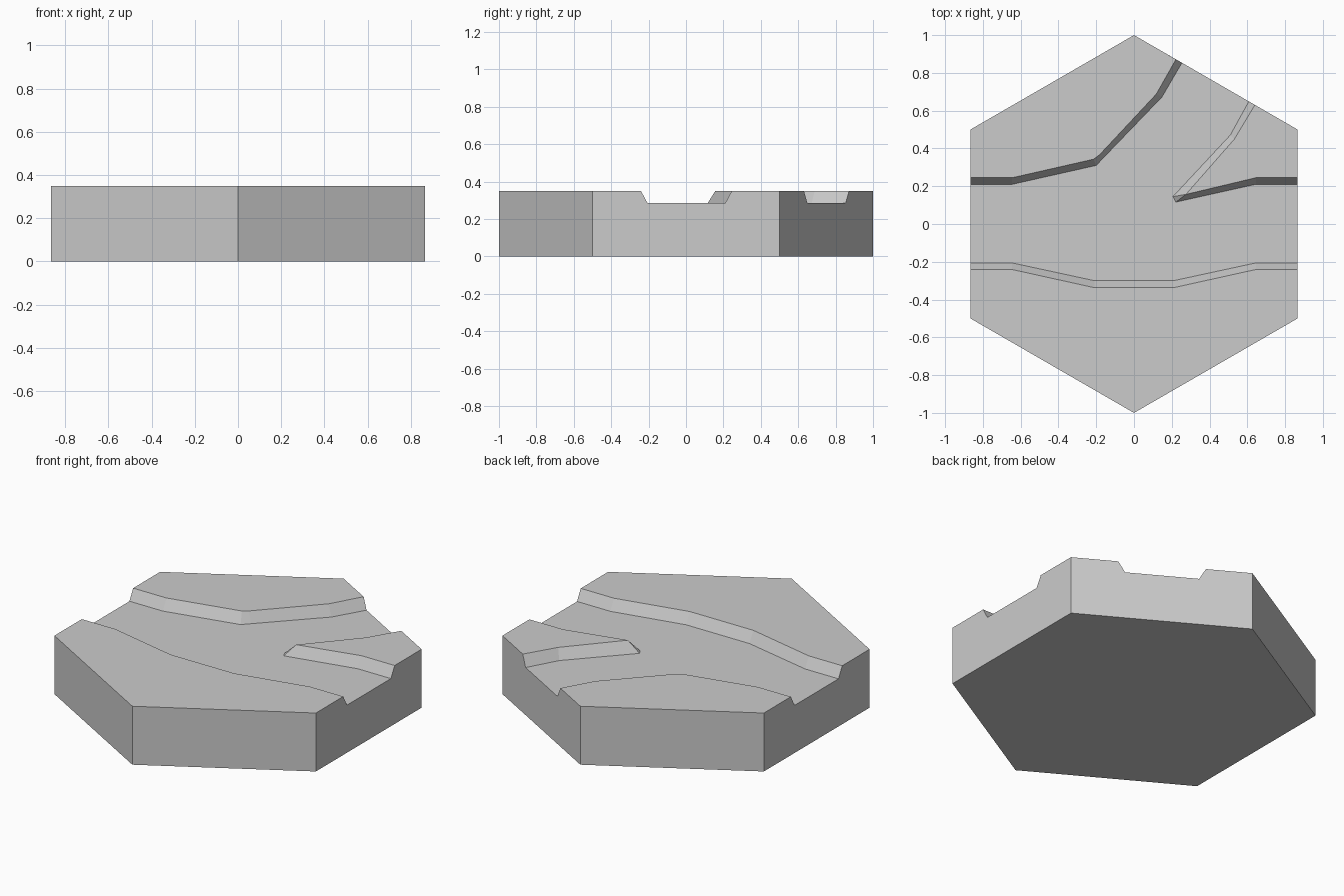
import bpy, bmesh

if "Cube" in bpy.data.objects:
    bpy.data.objects.remove(bpy.data.objects["Cube"])

H, FLOOR = 0.35, 0.285
X = 0.866

# Hexagon corners, counter-clockwise from the front right
corners = [(X, -.5), (X, .5), (0, 1), (-X, .5), (-X, -.5), (0, -1)]

# River banks as (foot, crest) pairs, running counter-clockwise round the water
half = [((.21, -.30), (.21, -.337)), ((.645, -.206), (.645, -.241)), ((X, -.206), (X, -.241))]
south = [tuple((-x, y) for x, y in p) for p in reversed(half)] + half
tip = (.275, .157)
fork = [((X, .21), (X, .245)), ((.645, .21), (.645, .245)),
        ((.222, .116), tip), ((.206, .145), tip),
        ((.51, .471), (.532, .45)), ((.608, .649), (.64, .6305))]
north = [((.254, .8534), (.222, .8718)), ((.148, .672), (.118, .688)),
         ((-.16, .352), (-.183, .366)), ((-.20, .31), (-.214, .343)),
         ((-.645, .21), (-.645, .245)), ((-X, .21), (-X, .245))]

bm = bmesh.new()
cache = {}


def vert(p, z):
    key = (round(p[0], 4), round(p[1], 4), z)
    if key not in cache:
        cache[key] = bm.verts.new(key)
    return cache[key]


def face(points):
    verts = list(dict.fromkeys(vert(p, z) for p, z in points))
    bm.faces.new(verts)


def crest(pair):
    return (pair[1], H)


def foot(pair):
    return (pair[0], FLOOR)


# Underside and river bed
face([(c, 0) for c in reversed(corners)])
face([foot(p) for p in south + fork + north])

# Land tops and sloped banks
for bank, land in ((south, corners[4:] + corners[:1]),
                   (fork, corners[1:2]), (north, corners[2:4])):
    face([(c, H) for c in land] + [crest(p) for p in reversed(bank)])
    for a, b in zip(bank, bank[1:]):
        face([foot(b), foot(a), crest(a), crest(b)])

# Outer walls, notched where the river leaves the tile
notches = {0: (south[-1], fork[0]), 1: (fork[-1], north[0]), 3: (north[-1], south[0])}
for i, a in enumerate(corners):
    b = corners[(i + 1) % 6]
    rim = [(a, H)]
    if i in notches:
        p, q = notches[i]
        rim += [crest(p), foot(p), foot(q), crest(q)]
    rim.append((b, H))
    face([(b, 0), *reversed(rim), (a, 0)])

bmesh.ops.recalc_face_normals(bm, faces=bm.faces)
mesh = bpy.data.meshes.new("river_tile")
bm.to_mesh(mesh)
bm.free()
tile = bpy.data.objects.new("river_tile", mesh)
bpy.context.collection.objects.link(tile)
